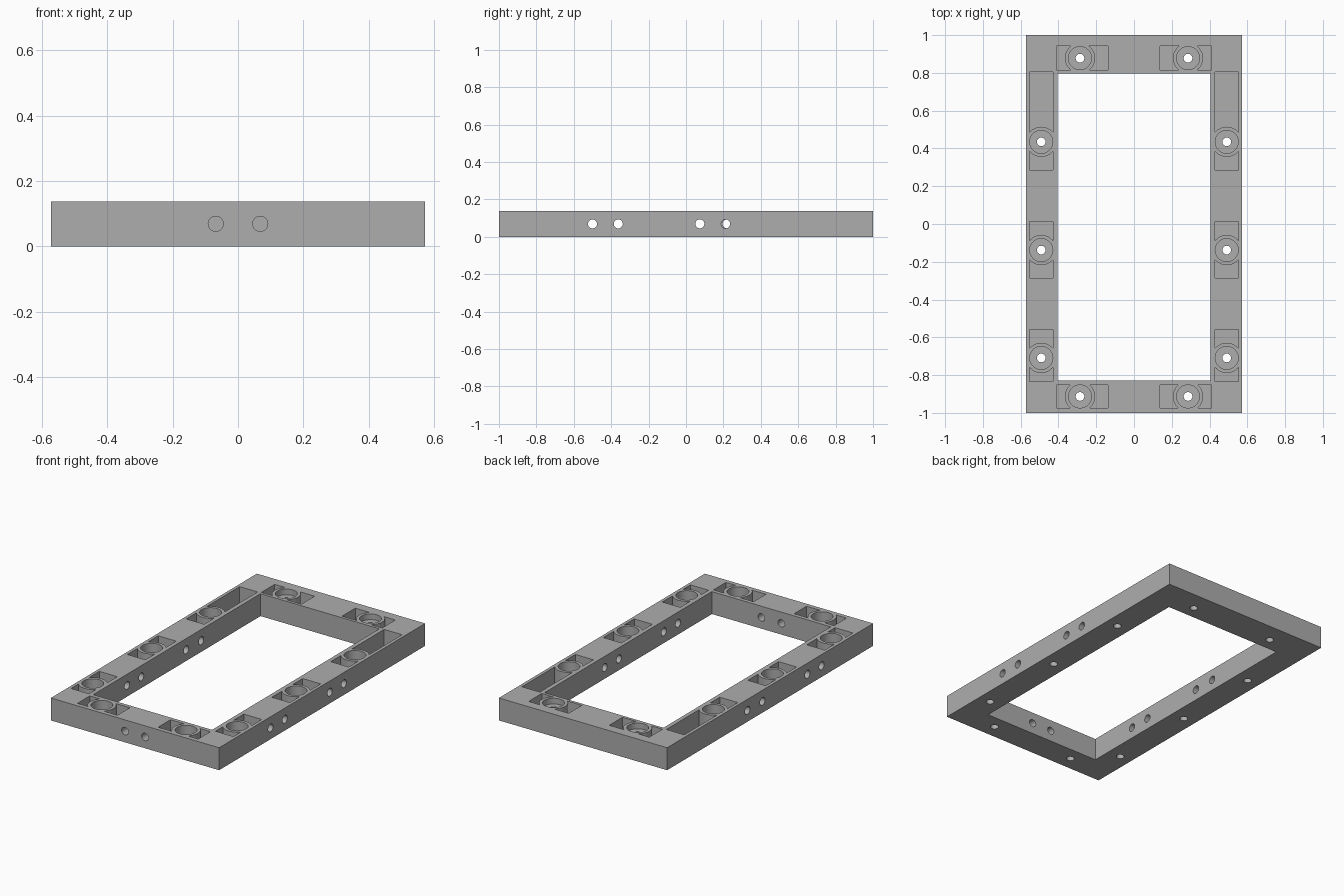
import bpy
from math import pi

old = bpy.data.objects.get("Cube")
if old:
    bpy.data.objects.remove(old, do_unlink=True)

HEIGHT = 0.138
TOP = HEIGHT + 0.05
FLOOR = 0.035

grey = bpy.data.materials.new("plain grey")
grey.use_nodes = True
colour = (0.42, 0.42, 0.42, 1)
grey.diffuse_color = colour
grey.node_tree.nodes["Principled BSDF"].inputs["Base Color"].default_value = colour


def box(name, x0, x1, y0, y1, z0, z1):
    bpy.ops.mesh.primitive_cube_add(
        size=1, location=((x0 + x1) / 2, (y0 + y1) / 2, (z0 + z1) / 2))
    ob = bpy.context.object
    ob.name = name
    ob.scale = (x1 - x0, y1 - y0, z1 - z0)
    bpy.ops.object.transform_apply(location=True, rotation=True, scale=True)
    return ob


def rod(name, radius, centre, length, rotation=(0, 0, 0)):
    bpy.ops.mesh.primitive_cylinder_add(
        vertices=40, radius=radius, depth=length, location=centre, rotation=rotation)
    ob = bpy.context.object
    ob.name = name
    bpy.ops.object.transform_apply(location=True, rotation=True, scale=True)
    return ob


def upright(name, radius, x, y, z0):
    return rod(name, radius, (x, y, (z0 + TOP) / 2), TOP - z0)


def cut(target, cutter):
    cutter.hide_render = True
    mod = target.modifiers.new("cut", 'BOOLEAN')
    mod.operation = 'DIFFERENCE'
    mod.solver = 'EXACT'
    mod.object = cutter
    bpy.context.view_layer.objects.active = target
    bpy.ops.object.modifier_apply(modifier=mod.name)
    bpy.data.objects.remove(cutter, do_unlink=True)


def screw_seat(x, y, x0, x1, y0, y1, bore_floor=FLOOR):
    """Rectangular pocket interrupted by a round boss with a stepped hole."""
    pocket = box("pocket_cutter", x0, x1, y0, y1, FLOOR, TOP)
    boss = rod("boss_cutter", 0.08, (x, y, 0.1), 0.5)
    cut(pocket, boss)
    cut(frame, pocket)
    cut(frame, upright("bore_cutter", 0.061, x, y, bore_floor))
    cut(frame, upright("screw_hole_cutter", 0.023, x, y, -0.05))


# Rectangular frame with its opening
frame = box("frame", -0.572, 0.572, -1, 1, 0, HEIGHT)
cut(frame, box("opening_cutter", -0.404, 0.404, -0.829, 0.796, -0.1, 0.3))

for side in (-1, 1):
    # Screw seats along the long rails
    xs = sorted((side * 0.552, side * 0.43))
    for y, y0, y1 in ((0.435, 0.286, 0.805), (-0.138, -0.286, 0.014),
                      (-0.709, -0.833, -0.558)):
        screw_seat(side * 0.491, y, *xs, y0, y1)
    # Screw seats on the back and front rails, shallower at the back
    xs = sorted((side * 0.41, side * 0.138))
    screw_seat(side * 0.286, 0.878, *xs, 0.814, 0.942, HEIGHT - 0.035)
    screw_seat(side * 0.286, -0.913, *xs, -0.973, -0.853)
    # Paired cross holes through the long rails
    for y in (-0.5, -0.362, 0.074, 0.212 if side > 0 else 0.22):
        cut(frame, rod("side_hole_cutter", 0.024, (side * 0.49, y, HEIGHT / 2),
                       0.3, (0, pi / 2, 0)))
    # Pair of holes through the front rail
    cut(frame, rod("front_hole_cutter", 0.023, (side * 0.068, -0.915, HEIGHT / 2),
                   0.3, (pi / 2, 0, 0)))

frame.data.materials.clear()
frame.data.materials.append(grey)
bpy.ops.object.select_all(action='DESELECT')
frame.select_set(True)
bpy.context.view_layer.objects.active = frame
bpy.ops.object.shade_smooth_by_angle()
